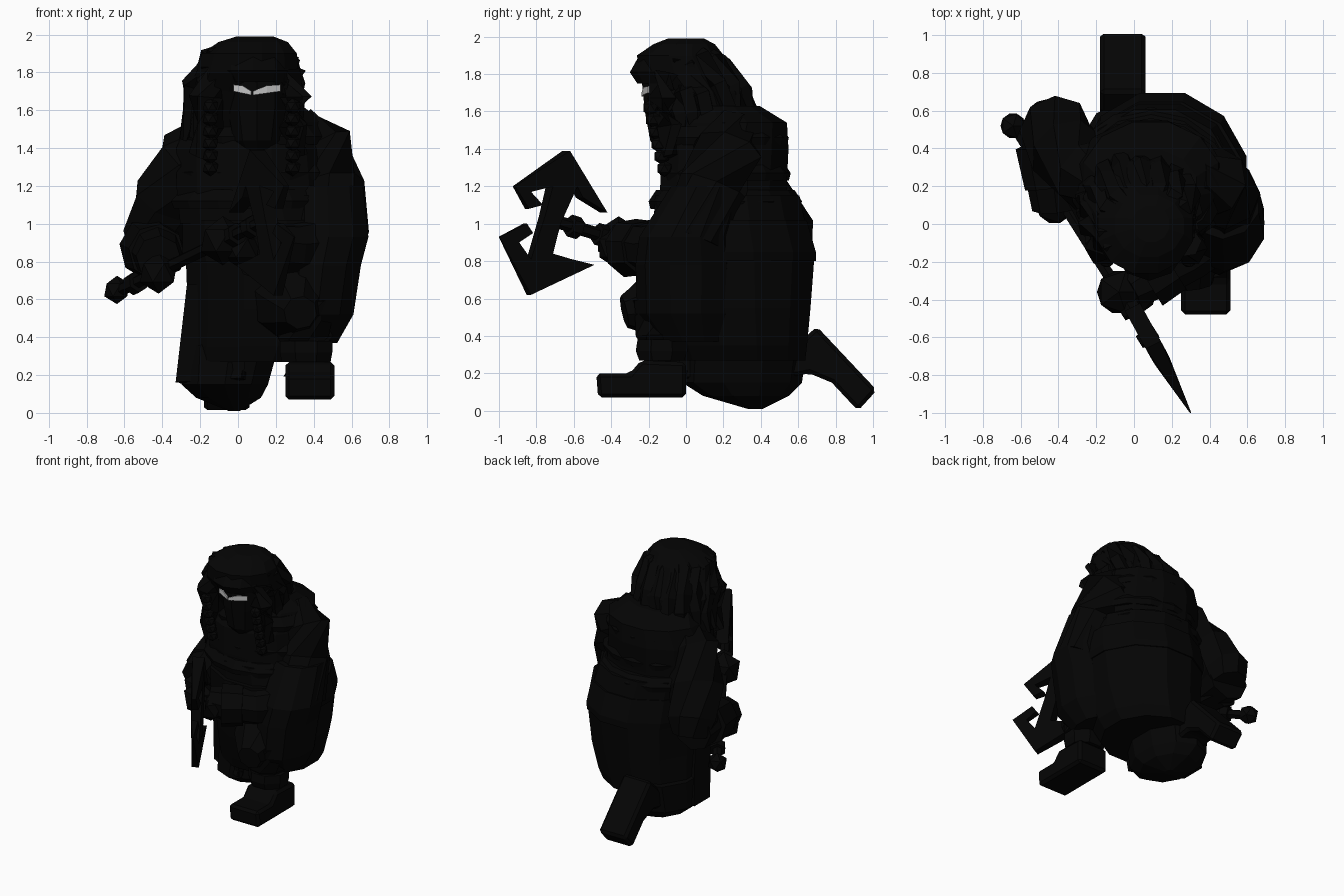
import bpy
import bmesh
import math
import random
from mathutils import Vector

random.seed(4)
default_cube = bpy.data.objects.get("Cube")
if default_cube:
    bpy.data.objects.remove(default_cube, do_unlink=True)


def make_material(name, level):
    material = bpy.data.materials.new(name)
    material.use_nodes = True
    colour = (level, level, level, 1)
    material.diffuse_color = colour
    shader = material.node_tree.nodes.get("Principled BSDF")
    shader.inputs["Base Color"].default_value = colour
    return material


black = make_material("near_black", 0.0013)
pale = make_material("pale_eye", 0.55)


def finish(name, bm, material=black):
    bmesh.ops.recalc_face_normals(bm, faces=bm.faces)
    mesh = bpy.data.meshes.new(name)
    bm.to_mesh(mesh)
    bm.free()
    mesh.materials.append(material)
    obj = bpy.data.objects.new(name, mesh)
    bpy.context.collection.objects.link(obj)
    return obj


def bridge(name, rings):
    """Skin a list of equal point rings and cap both ends."""
    bm = bmesh.new()
    loops = [[bm.verts.new(point) for point in ring] for ring in rings]
    count = len(loops[0])
    for lower, upper in zip(loops, loops[1:]):
        for i in range(count):
            j = (i + 1) % count
            bm.faces.new((lower[i], lower[j], upper[j], upper[i]))
    bm.faces.new(loops[0])
    bm.faces.new(loops[-1])
    return finish(name, bm)


def stack(name, stations, sides=12):
    """Level oval rings: height, centre x, centre y, radius x, radius y."""
    rings = []
    for z, cx, cy, rx, ry in stations:
        angles = [math.tau * (i + 0.5) / sides for i in range(sides)]
        rings.append([(cx + rx * math.cos(a), cy + ry * math.sin(a), z) for a in angles])
    return bridge(name, rings)


def tube(name, stations, sides=8):
    """Rings that follow a path: x, y, z, radius."""
    points = [Vector(station[:3]) for station in stations]
    rings = []
    for index, point in enumerate(points):
        before = points[max(index - 1, 0)]
        after = points[min(index + 1, len(points) - 1)]
        turn = Vector((0, 0, 1)).rotation_difference((after - before).normalized())
        radius = stations[index][3]
        ring = []
        for i in range(sides):
            a = math.tau * i / sides
            ring.append(point + turn @ Vector((radius * math.cos(a), radius * math.sin(a), 0)))
        rings.append(ring)
    return bridge(name, rings)


def side_prism(name, outline, left, right):
    """Extrude a side outline of y, z pairs between two x values, with cut corners."""
    prism = bridge(name, [[(x, y, z) for y, z in outline] for x in (left, right)])
    bevel = prism.modifiers.new("cut_corners", "BEVEL")
    bevel.width = .02
    bevel.segments = 1


def ball(name, centre, radius, detail=1):
    bm = bmesh.new()
    bmesh.ops.create_icosphere(bm, subdivisions=detail, radius=radius)
    bmesh.ops.translate(bm, verts=bm.verts, vec=centre)
    return finish(name, bm)


# Robe and torso
stack("robe_skirt", [
    (.27, .09, .29, .36, .36), (.35, .11, .28, .39, .38), (.55, .14, .26, .42, .42),
    (.8, .15, .25, .44, .45), (.93, .15, .24, .44, .43), (1.15, .11, .22, .42, .4)])
stack("torso", [
    (1, .1, .2, .42, .36), (1.2, .08, .2, .42, .35), (1.4, .07, .21, .41, .35),
    (1.54, .09, .25, .37, .3), (1.63, .07, .2, .27, .2)])
stack("waist_sash", [
    (.8, .15, .24, .45, .47), (.85, .15, .24, .46, .47), (1.02, .14, .22, .45, .44)])

# Kneeling right leg under the hem
stack("kneeling_leg", [
    (.01, -.02, .37, .03, .04), (.08, -.05, .32, .18, .23), (.15, -.07, .3, .24, .32),
    (.36, -.04, .32, .27, .33)], 10)

# Slanted front panel of the robe, with a raised hem
bridge("front_panel", [
    [(-.33, .17 + d, .16), (.03, d - .03, .18), (.06, d - .1, .68), (-.27, .07 + d, .68)]
    for d in (0, .2)])
tube("panel_hem", [(-.31, .18, .18, .03), (.03, -.02, .2, .03)], 4)

# Raised left leg and front foot
tube("left_thigh", [(.2, .15, .66, .25), (.3, -.15, .57, .2), (.33, -.33, .53, .09)])
tube("left_shin", [(.35, -.14, .6, .17), (.36, -.12, .4, .15), (.37, -.13, .2, .13)])
stack("shin_cuff", [
    (.27, .36, -.13, .14, .13), (.32, .36, -.13, .15, .15), (.38, .36, -.13, .15, .14)], 8)
side_prism("front_foot", [
    (-.47, .07), (0, .07), (0, .26), (-.24, .27), (-.3, .2), (-.48, .2)], .25, .51)

# Trailing lower leg and back foot
side_prism("back_foot", [
    (.45, .16), (.66, .2), (.78, .15), (.92, 0), (1.02, .11), (.7, .45), (.6, .36)], -.18, .06)

# Left arm with draped sleeve
tube("left_upper_arm", [
    (.3, .24, 1.5, .14), (.43, .22, 1.39, .19), (.48, .15, 1.2, .19), (.51, .04, .92, .19)])
stack("left_sleeve_drape", [
    (.37, .42, .04, .11, .18), (.52, .42, 0, .2, .26), (.78, .45, 0, .21, .27),
    (.93, .48, 0, .22, .25), (1.2, .47, .12, .2, .2)], 10)
tube("left_forearm", [
    (.51, .02, .9, .17), (.28, -.17, .87, .14), (.1, -.28, .88, .13), (-.02, -.35, .91, .1)])
tube("left_cuff", [(.2, -.22, .87, .15), (.07, -.3, .87, .16)])
ball("left_hand", (-.08, -.36, .91), .13)
ball("left_knuckles", (.02, -.37, .87), .11)

# Right arm drawn back
tube("right_upper_arm", [
    (-.1, .22, 1.48, .14), (-.24, .26, 1.34, .2), (-.36, .38, 1.13, .2),
    (-.42, .51, .93, .19), (-.43, .54, .82, .14)])
tube("right_forearm", [
    (-.43, .54, .87, .17), (-.44, .32, .87, .15), (-.42, .08, .82, .12)])
tube("right_cuff", [(-.46, .42, .87, .17), (-.43, .2, .85, .15)])
ball("right_hand", (-.42, .1, .74), .11)

# Weapon: long handle, collars and pommel
grip_end, head_end = Vector((-.62, .5, .65)), Vector((.15, -.72, 1.02))
tube("weapon_handle", [(*grip_end, .035), (*head_end, .035)], 6)
for number, along in enumerate((.1, .78, .9)):
    middle = grip_end.lerp(head_end, along)
    reach = (head_end - grip_end).normalized() * .03
    tube(f"handle_collar_{number}", [(*(middle - reach), .06), (*(middle + reach), .06)], 6)
ball("pommel", (-.64, .52, .65), .075)

# Double blade: two hooked halves thinning toward the cutting edge
blade = [
    (-.64, 1.39), (-.44, 1.06), (-.57, 1.14), (-.6, 1.2), (-.69, 1), (-.73, .84),
    (-.63, .81), (-.51, .78), (-.84, .62), (-1, .93), (-.86, 1), (-.83, .95),
    (-.9, .9), (-.84, .81), (-.77, 1.04), (-.73, 1.2), (-.84, 1.17), (-.78, 1.1),
    (-.85, 1.08), (-.92, 1.2)]
halves = []
for side in (-1, 1):
    ring = []
    for y, z in blade:
        half = side * min(.04, .003 + .13 * (y + 1))
        ring.append((-.55 * y - .25 + half, y + half / 2, z))
    halves.append(ring)
bridge("double_blade", halves)

# Head and face
stack("face", [
    (1.36, .1, -.03, .07, .08), (1.44, .1, -.05, .13, .14), (1.6, .1, -.05, .16, .17),
    (1.8, .1, -.05, .17, .19)], 10)
stack("hair", [
    (1.4, .02, .16, .3, .17), (1.55, .03, .13, .29, .23), (1.7, .03, .08, .31, .26),
    (1.8, .05, .01, .28, .27), (1.9, .06, -.03, .26, .24), (1.96, .08, -.01, .19, .17),
    (1.99, .09, 0, .1, .1)])
stack("brow_fringe", [
    (1.75, .09, -.09, .16, .17), (1.81, .08, -.09, .2, .21), (1.9, .08, -.06, .19, .19)], 10)

# Wavy locks fanned around the crown
locks = 13
for number in range(locks):
    angle = math.radians(-35) + math.radians(250) * number / (locks - 1)
    c, s = math.cos(angle), math.sin(angle)
    sway = random.uniform(-.03, .03)
    swell = random.uniform(-.02, .03)
    tube(f"hair_lock_{number}", [
        (.07 + .1 * c, .1 * s, 1.94, .03),
        (.06 + .22 * c, .19 * s, 1.86 + sway, .06),
        (.04 + (.27 + swell) * c, .05 + .25 * s, 1.72 + sway, .06),
        (.03 + .27 * c, .1 + (.23 + swell) * s, 1.6 + sway, .06),
        (.02 + .32 * c, .12 + .22 * s, 1.43 + sway, .02)], 5)

# Tresses falling over the chest on both sides of the face
for name, x, lean in (("right", -.12, -.05), ("left", .28, .02)):
    tube(f"{name}_tress", [
        (x, -.1, 1.8, .08), (x + lean, -.13, 1.67, .09), (x + lean / 2, -.1, 1.52, .08),
        (x + 2 * lean, -.08, 1.36, .05)], 6)
    for bead in range(6):
        ball(f"{name}_braid_{bead}", (x + lean / 2, -.19 + .015 * bead, 1.62 - .065 * bead), .045)

# Shoulder mantle folds across the back
for number, (z, rx, ry) in enumerate(((1.12, .44, .4), (1.27, .42, .34), (1.46, .39, .33))):
    stack(f"mantle_fold_{number}", [
        (z - .04, .09, .21, rx, ry), (z, .09, .21, rx + .015, ry + .01),
        (z + .06, .09, .21, rx - .04, ry - .03)], 14)

# Eye slits, thin plates on the mask
for name, inner, outer in (("right", .07, -.025), ("left", .08, .225)):
    bm = bmesh.new()
    mid = (inner + outer) / 2
    columns = [(inner, 1.68, 1.7), (mid, 1.69, 1.73), (outer, 1.7, 1.735)]
    pairs = [[bm.verts.new((x, -.245 + abs(x - .1) / 3, z)) for z in (low, high)]
             for x, low, high in columns]
    for a, b in zip(pairs, pairs[1:]):
        bm.faces.new((a[0], b[0], b[1], a[1]))
    plate = finish(f"{name}_eye", bm, pale)
    solid = plate.modifiers.new("thickness", "SOLIDIFY")
    solid.thickness = .008
